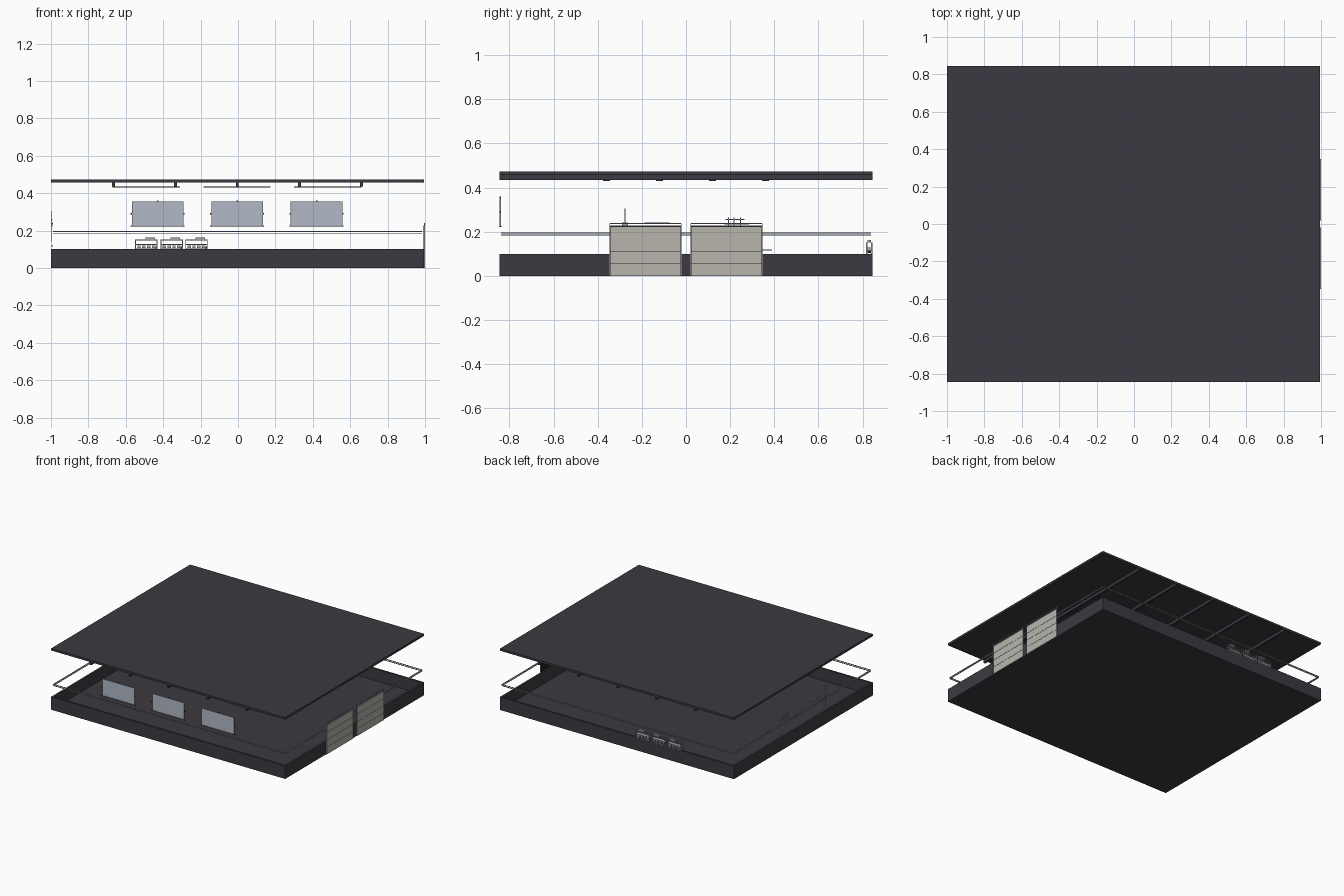
import bpy
import bmesh
from mathutils import Matrix, Vector

old = bpy.data.objects.get("Cube")
if old:
    bpy.data.objects.remove(old, do_unlink=True)


def material(name, color):
    m = bpy.data.materials.new(name)
    m.use_nodes = True
    m.diffuse_color = (*color, 1)
    m.node_tree.nodes["Principled BSDF"].inputs["Base Color"].default_value = (*color, 1)
    return m


slate = material("dark slate", (0.045, 0.042, 0.052))
black = material("black trim", (0.015, 0.015, 0.017))
cream = material("door cream", (0.48, 0.46, 0.42))
glass = material("blue grey glass", (0.44, 0.48, 0.57))
steel = material("pale steel", (0.36, 0.38, 0.42))


def boxes(name, mat, spans):
    """One object from boxes given as (x0, x1, y0, y1, z0, z1)."""
    bm = bmesh.new()
    for s in spans:
        lo, hi = Vector(s[0::2]), Vector(s[1::2])
        m = Matrix.Translation((lo + hi) / 2) @ Matrix.Diagonal((*(hi - lo), 1))
        bmesh.ops.create_cube(bm, size=1, matrix=m)
    me = bpy.data.meshes.new(name)
    bm.to_mesh(me)
    bm.free()
    me.materials.append(mat)
    ob = bpy.data.objects.new(name, me)
    bpy.context.collection.objects.link(ob)
    return ob


def ring(x0, x1, y, t, z0, z1):
    """Four walls of thickness t around a rectangle."""
    return [(x0, x1, -y, -y + t, z0, z1), (x0, x1, y - t, y, z0, z1),
            (x0, x0 + t, -y + t, y - t, z0, z1), (x1 - t, x1, -y + t, y - t, z0, z1)]


def frame_y(x0, x1, y0, y1, z0, z1, t):
    """Four bars of an upright frame facing along y."""
    return [(x0, x1, y0, y1, z0, z0 + t), (x0, x1, y0, y1, z1 - t, z1),
            (x0, x0 + t, y0, y1, z0 + t, z1 - t), (x1 - t, x1, y0, y1, z0 + t, z1 - t)]


W, E, Y = -1.0, 0.994, 0.845

# Floor, low perimeter wall and roof
boxes("floor", slate, [(W, E, -Y, Y, 0, 0.01)])
boxes("perimeter_wall", slate, ring(W, E, Y, 0.015, 0.01, 0.1))
boxes("roof", slate, [(W, E, -Y, Y, 0.456, 0.472)])

# Ceiling beams and the slim lamps under them
beams = [-0.665, -0.335, -0.004, 0.328, 0.66]
boxes("ceiling_beams", slate,
      [(x - 0.008, x + 0.008, -Y, Y, 0.435, 0.456) for x in beams])
boxes("ceiling_lamps", slate,
      [(x - 0.18, x + 0.18, y - 0.016, y + 0.016, 0.43, 0.435)
       for x in (-0.49, -0.005, 0.48) for y in (-0.36, -0.12, 0.12, 0.36)])

# Twin rail running around the building
for name, z in (("lower_rail", 0.184), ("upper_rail", 0.193)):
    boxes(name, steel, ring(-0.99, 0.985, 0.838, 0.005, z, z + 0.004))

# Front windows
for i, x in enumerate((-0.43, -0.005, 0.42)):
    n = f"_{i + 1}"
    boxes("window_glass" + n, glass, [(x - 0.135, x + 0.135, -0.843, -0.839, 0.228, 0.352)])
    boxes("window_frame" + n, steel,
          frame_y(x - 0.138, x + 0.138, -Y, -0.838, 0.225, 0.355, 0.003))
    boxes("window_sill" + n, black, [(x - 0.145, x + 0.145, -Y, -0.837, 0.222, 0.226)])
    boxes("window_hinges" + n, black,
          [(x + s * 0.14 - 0.004, x + s * 0.14 + 0.004, -Y, -0.838, 0.286, 0.294) for s in (-1, 1)]
          + [(x - 0.004, x + 0.004, -Y, -0.838, 0.353, 0.36)])

# Paired sectional doors on the model's left side
for name, y0, y1 in (("front_door", -0.345, -0.022), ("rear_door", 0.022, 0.345)):
    h = 0.224 / 4
    boxes(name + "_panels", cream,
          [(E, 0.999, y0 + 0.003, y1 - 0.003, k * h, (k + 1) * h - 0.0015) for k in range(4)])
    boxes(name + "_backing", black, [(E - 0.002, E + 0.002, y0, y1, 0.0, 0.228)])
    boxes(name + "_jambs", steel,
          [(E, 1.0, y, y + 0.003, 0, 0.238) for y in (y0 - 0.002, y1 - 0.001)])
    boxes(name + "_header", steel,
          [(E, 1.0, y0, y1, 0.236, 0.24), (E, 1.0, y0, y1, 0.225, 0.229)])

# Back wall vent units: frame, louvres, latch and dark base
for i, x in enumerate((-0.49, -0.355, -0.222)):
    n = f"_{i + 1}"
    a, b = x - 0.06, x + 0.06
    boxes("vent_frame" + n, steel,
          frame_y(a, b, 0.816, 0.822, 0.1, 0.152, 0.005)
          + frame_y(a, b, 0.838, 0.844, 0.1, 0.152, 0.005)
          + [(a, b, 0.816, 0.844, 0.124, 0.128)])
    boxes("vent_slats" + n, cream,
          [(a + 0.012 + k * 0.026, a + 0.03 + k * 0.026, 0.818, 0.842, 0.108, 0.12)
           for k in range(4)])
    boxes("vent_base" + n, black, [(a, b, 0.82, 0.84, 0.09, 0.1),
                                   (b - 0.014, b, 0.82, 0.84, 0.104, 0.116)])
    boxes("vent_latch" + n, steel, [(x - 0.005, x + 0.045, 0.822, 0.838, 0.152, 0.162)])

# Wall fittings on the model's right side
boxes("wall_tap", steel, [(-1.0, -0.992, -0.29, -0.262, 0.222, 0.242),
                          (-0.998, -0.994, -0.279, -0.275, 0.14, 0.305)])
boxes("wall_shelf", steel, [(-1.0, -0.99, -0.187, -0.075, 0.236, 0.241)])
boxes("wall_bracket", steel,
      [(-1.0, -0.992, 0.175, 0.285, 0.232, 0.237), (-1.0, -0.992, 0.18, 0.265, 0.254, 0.258)]
      + [(-0.998, -0.994, y, y + 0.004, 0.222, 0.265) for y in (0.19, 0.215, 0.245)])
boxes("wall_step", steel, [(-1.0, -0.99, 0.27, 0.39, 0.116, 0.12)])
